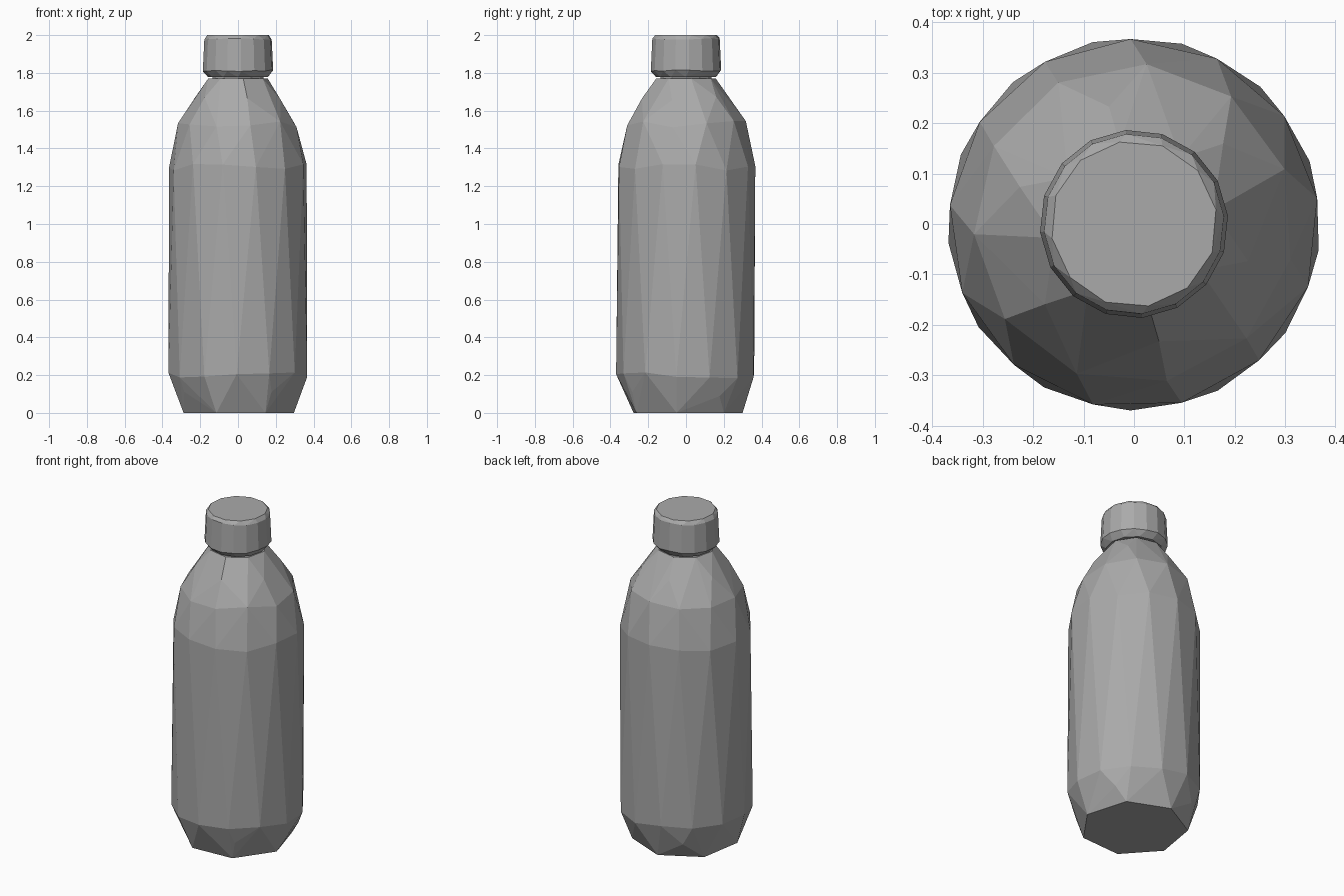
import bpy
import bmesh
import math
import random

random.seed(4)
cube = bpy.data.objects.get("Cube")
if cube:
    bpy.data.objects.remove(cube)

GREY = (0.4, 0.4, 0.4, 1)
mat = bpy.data.materials.new("plain grey")
mat.use_nodes = True
mat.diffuse_color = GREY
mat.node_tree.nodes["Principled BSDF"].inputs["Base Color"].default_value = GREY


def faceted(name, rings):
    """Convex low-poly solid wrapped around rings of (height, radius, sides, turn, wobble)."""
    bm = bmesh.new()
    for z, r, sides, turn, wobble in rings:
        for i in range(sides):
            a = math.radians(turn) + math.tau * i / sides
            bm.verts.new((r * math.cos(a), r * math.sin(a),
                          z + random.uniform(-wobble, wobble)))
    bmesh.ops.convex_hull(bm, input=bm.verts)
    bmesh.ops.dissolve_limit(bm, angle_limit=0.01, verts=bm.verts, edges=bm.edges)
    bmesh.ops.recalc_face_normals(bm, faces=bm.faces)
    mesh = bpy.data.meshes.new(name)
    bm.to_mesh(mesh)
    bm.free()
    mesh.materials.append(mat)
    obj = bpy.data.objects.new(name, mesh)
    bpy.context.collection.objects.link(obj)
    return obj


# Bottle body: narrow seven-sided foot, tall wall, tapering shoulder
faceted("bottle_body", [
    (0.0, 0.30, 7, -9.5, 0),
    (0.10, 0.335, 4, 212, 0.02),
    (0.20, 0.37, 13, -8, 0.02),
    (1.30, 0.367, 13, 8, 0.02),
    (1.53, 0.318, 11, 20, 0.02),
    (1.67, 0.238, 6, -18, 0.015),
    (1.77, 0.16, 8, 10, 0),
])

# Neck hidden between shoulder and cap
faceted("neck", [(1.74, 0.135, 12, 0, 0), (1.80, 0.135, 12, 0, 0)])

# Screw cap with bevelled rims
faceted("cap", [
    (1.777, 0.158, 12, 0, 0),
    (1.812, 0.187, 16, 5, 0.004),
    (1.98, 0.179, 16, 5, 0.004),
    (2.0, 0.165, 12, 10, 0),
])
